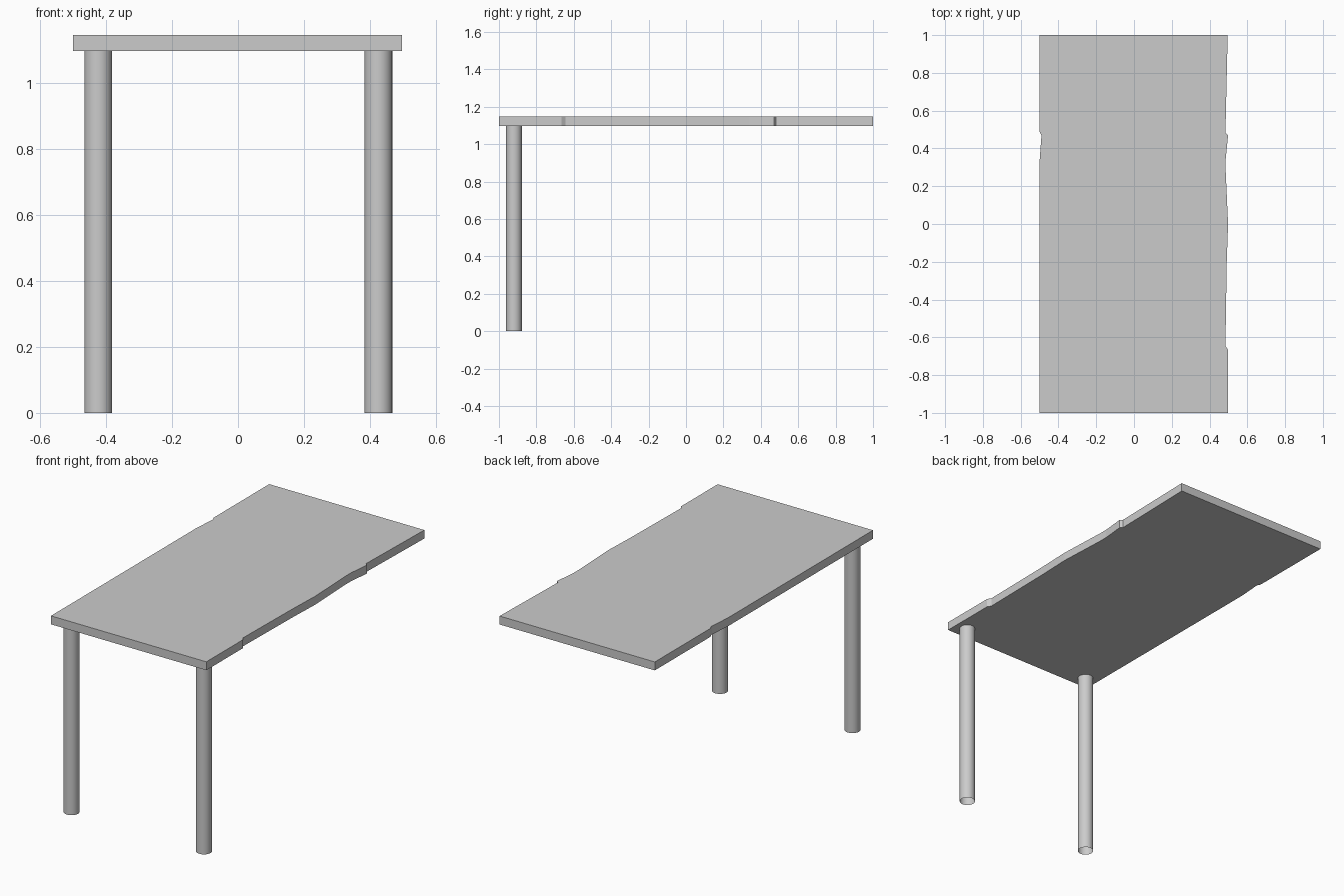
import bpy
import bmesh

cube = bpy.data.objects.get("Cube")
if cube:
    bpy.data.objects.remove(cube, do_unlink=True)

BOARD_BOTTOM, BOARD_TOP = 1.098, 1.147
LEG_RADIUS = 0.042

grey = bpy.data.materials.new("plain grey")
grey.use_nodes = True
grey.diffuse_color = (0.6, 0.6, 0.6, 1)
grey.node_tree.nodes["Principled BSDF"].inputs["Base Color"].default_value = (0.6, 0.6, 0.6, 1)


def add_object(name, bm):
    mesh = bpy.data.meshes.new(name)
    bm.to_mesh(mesh)
    bm.free()
    mesh.materials.append(grey)
    obj = bpy.data.objects.new(name, mesh)
    bpy.context.collection.objects.link(obj)
    return obj


# Tabletop: slab with slightly worn long edges
outline = [
    (-0.5, -1), (0.497, -1), (0.497, -0.665), (0.484, -0.645),
    (0.491, -0.2), (0.498, 0), (0.485, 0.29), (0.485, 0.34),
    (0.498, 0.47), (0.484, 0.482), (0.496, 1),
    (-0.5, 1), (-0.5, 0.49), (-0.49, 0.468), (-0.5, 0.33),
]
bm = bmesh.new()
face = bm.faces.new([bm.verts.new((x, y, BOARD_BOTTOM)) for x, y in outline])
top = bmesh.ops.extrude_face_region(bm, geom=[face])["geom"]
bmesh.ops.translate(bm, vec=(0, 0, BOARD_TOP - BOARD_BOTTOM),
                    verts=[v for v in top if isinstance(v, bmesh.types.BMVert)])
bmesh.ops.recalc_face_normals(bm, faces=bm.faces)
add_object("tabletop", bm)

# Legs: two open round tubes under the front corners
for side, x in (("left", 0.426), ("right", -0.424)):
    bm = bmesh.new()
    bmesh.ops.create_cone(bm, cap_ends=False, segments=32, radius1=LEG_RADIUS,
                          radius2=LEG_RADIUS, depth=BOARD_BOTTOM)
    bmesh.ops.translate(bm, vec=(x, -0.92, BOARD_BOTTOM / 2), verts=bm.verts)
    for f in bm.faces:
        f.smooth = True
    add_object(f"front_leg_{side}", bm)
